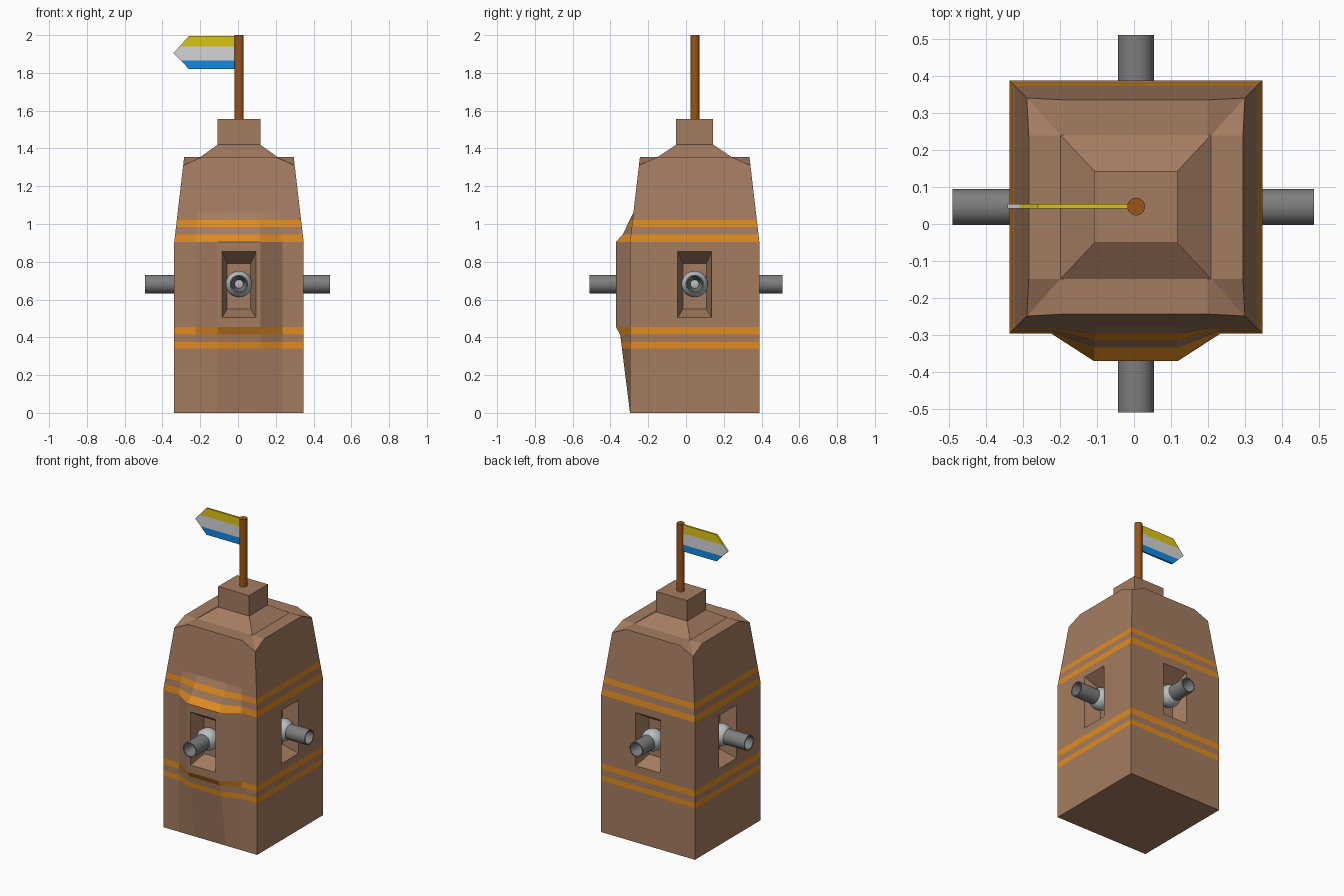
import bpy, bmesh, math
from mathutils import Vector, Matrix

if "Cube" in bpy.data.objects:
    bpy.data.objects.remove(bpy.data.objects["Cube"])

CENTRE = Vector((0.005, 0.046, 0))


def material(name, rgb):
    m = bpy.data.materials.new(name)
    m.use_nodes = True
    m.diffuse_color = (*rgb, 1)
    m.node_tree.nodes["Principled BSDF"].inputs["Base Color"].default_value = (*rgb, 1)
    return m


clay = material("clay brown", (0.377, 0.202, 0.12))
orange = material("band orange", (0.75, 0.26, 0.015))
wood = material("pole wood", (0.33, 0.09, 0.008))
steel = material("barrel grey", (0.21, 0.21, 0.21))
silver = material("collar light grey", (0.48, 0.51, 0.52))
yellow = material("flag yellow", (0.72, 0.56, 0.006))
white = material("flag white", (0.66, 0.66, 0.66))
blue = material("flag blue", (0.006, 0.25, 0.75))


def make_object(name, bm, mats):
    bmesh.ops.recalc_face_normals(bm, faces=bm.faces)
    mesh = bpy.data.meshes.new(name)
    bm.to_mesh(mesh)
    bm.free()
    for m in mats:
        mesh.materials.append(m)
    ob = bpy.data.objects.new(name, mesh)
    bpy.context.collection.objects.link(ob)
    return ob


def smooth(ob):
    bpy.ops.object.select_all(action='DESELECT')
    ob.select_set(True)
    bpy.context.view_layer.objects.active = ob
    bpy.ops.object.shade_smooth_by_angle(angle=math.radians(35))


def interpolate(pairs, z):
    for (a, u), (b, v) in zip(pairs, pairs[1:]):
        if a <= z <= b:
            return u + (v - u) * (z - a) / (b - a)
    return 0


def bridge(bm, low, high):
    n = len(low)
    return [bm.faces.new((low[i], low[(i + 1) % n], high[(i + 1) % n], high[i]))
            for i in range(n)]


# Tower body: stacked rings with a swelling front
SIDES = [(Vector((0, -1, 0)), Vector((1, 0, 0))), (Vector((1, 0, 0)), Vector((0, 1, 0))),
         (Vector((0, 1, 0)), Vector((-1, 0, 0))), (Vector((-1, 0, 0)), Vector((0, -1, 0)))]
COLUMNS = (-1, -0.67, -0.33, 0.33, 0.67)
BULGE = [(0, 0), (0.415, 0.052), (0.455, 0.075), (0.905, 0.075), (0.945, 0.043), (1.06, 0)]
WALL = [(0, 0.3425), (0.905, 0.3425), (1.355, 0.29)]
BANDS = [(0.34, 0.375), (0.415, 0.455), (0.905, 0.945), (0.985, 1.02)]
LEVELS = [0] + [z for band in BANDS for z in band] + [1.06, 1.355]


def wall_ring(z):
    points = []
    for k, (out, lat) in enumerate(SIDES):
        for c in COLUMNS:
            height = 1.31 if z > 1.3 and c == -1 else z
            h = interpolate(WALL, height)
            bulge = interpolate(BULGE, z) if k == 0 and abs(c) < 0.5 else 0
            points.append(out * (h + bulge) + lat * c * h + Vector((0, 0, height)))
    return points


def clamped_ring(base, hx, hy, z):
    return [Vector((max(-hx, min(hx, p.x)), max(-hy, min(hy, p.y)), z)) for p in base]


rings = [wall_ring(z) for z in LEVELS]
for hx, hy, z in [(0.204, 0.195, 1.355), (0.113, 0.098, 1.42), (0.113, 0.098, 1.555)]:
    rings.append(clamped_ring(rings[-1], hx, hy, z))

bm = bmesh.new()
loops = [[bm.verts.new(p) for p in ring] for ring in rings]
niche_faces = []
for low, high in zip(loops, loops[1:]):
    quads = bridge(bm, low, high)
    if abs(low[0].co.z - 0.455) < 0.001:
        niche_faces = [quads[5 * k + 2] for k in range(4)]
bm.faces.new(loops[0][::-1])
bm.faces.new(loops[-1])

# Gun niches: splayed recess on every side
for k, (face, (out, lat)) in enumerate(zip(niche_faces, SIDES)):
    front = 0.4175 if k == 0 else 0.3425
    for half, bottom, top, depth in [(0.09, 0.505, 0.855, 0), (0.062, 0.55, 0.79, 0.1)]:
        middle = face.calc_center_median()
        bmesh.ops.inset_individual(bm, faces=[face], thickness=0.01)
        for v in face.verts:
            side = half if (v.co - middle).dot(lat) > 0 else -half
            level = top if v.co.z > middle.z else bottom
            v.co = out * (front - depth) + lat * side + Vector((0, 0, level))

bmesh.ops.remove_doubles(bm, verts=bm.verts, dist=0.0005)
for f in bm.faces:
    z = f.calc_center_median().z
    if any(a < z < b for a, b in BANDS) and abs(f.normal.z) < 0.99:
        f.material_index = 1
body = make_object("tower_body", bm, [clay, orange])
body.location = CENTRE

# Guns: hollow barrel in a round collar, one per side
GUNS = [("front", 0.4175, 0.556), ("left", 0.3425, 0.483),
        ("back", 0.3425, 0.466), ("right", 0.3425, 0.497)]
for k, (label, wall, reach) in enumerate(GUNS):
    turn = Matrix.Rotation(k * math.pi / 2, 4, 'Z')
    bm = bmesh.new()
    profile = [(wall - 0.06, 0.049), (reach, 0.049), (reach, 0.042), (wall, 0.02)]
    tube = [[bm.verts.new((r * math.cos(a), -d, 0.682 + r * math.sin(a)))
             for a in (i * math.tau / 32 for i in range(32))] for d, r in profile]
    for low, high in zip(tube, tube[1:]):
        bridge(bm, low, high)
    bm.faces.new(tube[0])
    bm.faces.new(tube[-1])
    bm.transform(Matrix.Translation(CENTRE) @ turn)
    smooth(make_object(label + "_barrel", bm, [steel]))

    bm = bmesh.new()
    bmesh.ops.create_uvsphere(bm, u_segments=32, v_segments=16, radius=0.07)
    bm.transform(Matrix.Translation(CENTRE) @ turn
                 @ Matrix.Translation((0, 0.05 - wall, 0.682)))
    smooth(make_object(label + "_collar", bm, [silver]))

# Flag pole
bm = bmesh.new()
bmesh.ops.create_cone(bm, cap_ends=True, segments=24, radius1=0.024, radius2=0.024, depth=0.48)
bm.transform(Matrix.Translation((0.006, 0.047, 1.76)))
smooth(make_object("flag_pole", bm, [wood]))

# Flag: three stripes with a pointed end
STRIPES = [("upper", yellow, [(0, 1.94), (0, 1.995), (-0.26, 1.995), (-0.31, 1.94)]),
           ("middle", white, [(0, 1.865), (0, 1.94), (-0.31, 1.94), (-0.342, 1.905),
                              (-0.302, 1.865)]),
           ("lower", blue, [(0, 1.82), (0, 1.865), (-0.302, 1.865), (-0.26, 1.82)])]
for label, mat, outline in STRIPES:
    bm = bmesh.new()
    face = bm.faces.new([bm.verts.new((x, 0.042, z)) for x, z in outline])
    grown = bmesh.ops.extrude_face_region(bm, geom=[face], use_keep_orig=True)["geom"]
    bmesh.ops.translate(bm, vec=(0, 0.012, 0),
                        verts=[g for g in grown if isinstance(g, bmesh.types.BMVert)])
    make_object("flag_" + label + "_stripe", bm, [mat])
